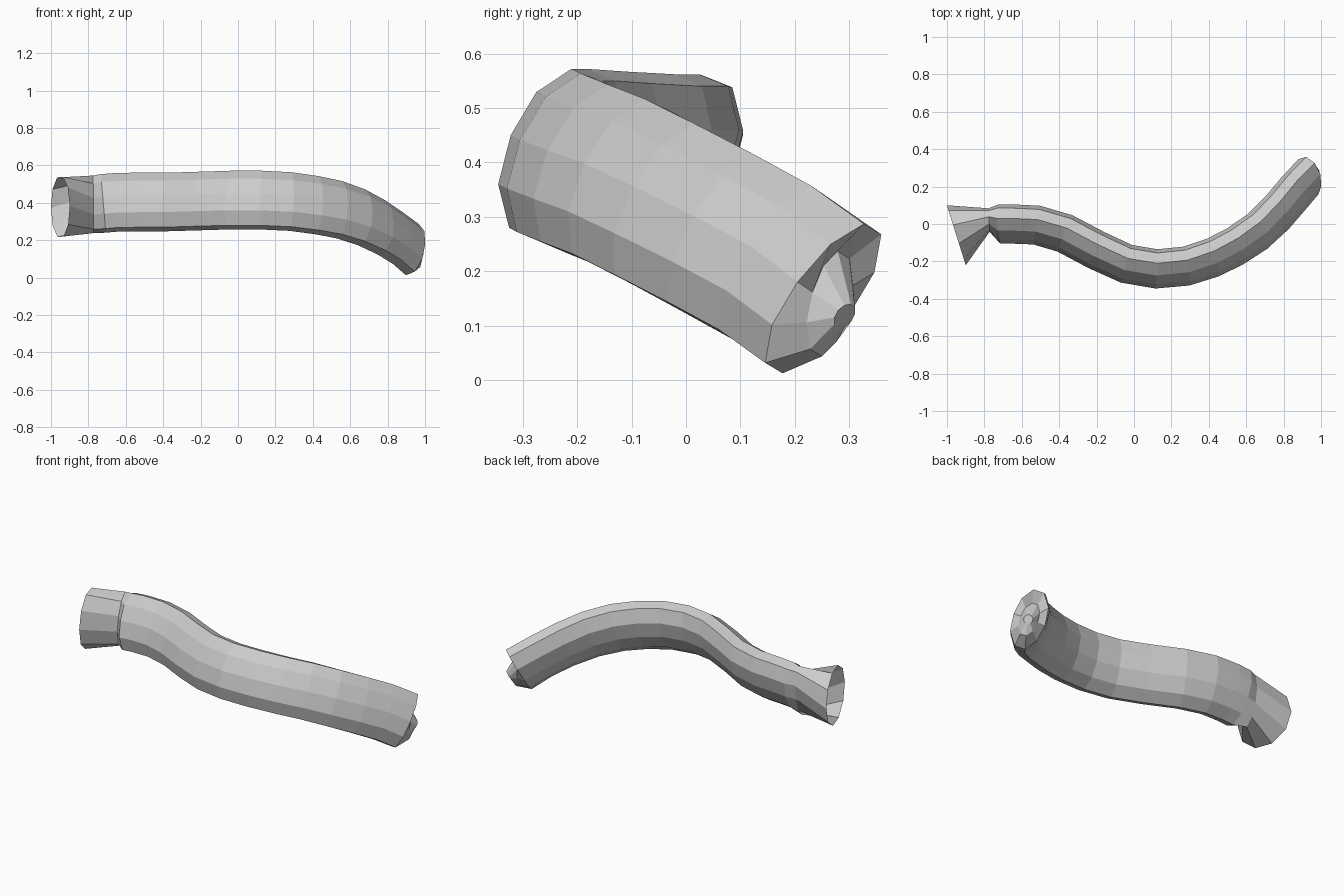
import bpy, bmesh, math
from mathutils import Vector

if "Cube" in bpy.data.objects:
    bpy.data.objects.remove(bpy.data.objects["Cube"])

# Leaning oval cross-section (side, up); second half is the point mirror
half = [(.03, .157), (-.035, .114), (-.082, .035), (-.105, -.055), (-.085, -.135)]
section = half + [(-s, -u) for s, u in half]
circle = [(.168 * math.cos(math.radians(70 + 36 * k)),
           .168 * math.sin(math.radians(70 + 36 * k))) for k in range(10)]

# Centre line of the S-bend
path = [Vector(p) for p in (
    (-.72, 0, .397), (-.65, .0, .403), (-.52, -.006, .405), (-.37, -.05, .405),
    (-.2, -.14, .41), (-.04, -.213, .415), (.12, -.24, .415), (.28, -.225, .407),
    (.42, -.18, .388), (.54, -.12, .364), (.66, -.04, .323), (.765, .06, .27),
    (.85, .16, .215), (.932, .252, .15))]

bm = bmesh.new()


def ring(centre, tangent, profile, depth=lambda u: 0):
    t = tangent.normalized()
    side = Vector((-t.y, t.x, 0)).normalized()
    up = t.cross(side)
    return [bm.verts.new(centre + side * s + up * u + t * depth(u)) for s, u in profile]


def bridge(a, b):
    n = len(a)
    for i in range(n):
        bm.faces.new((a[i], b[i], b[(i + 1) % n], a[(i + 1) % n]))


# Open round mouth and pinched neck
rings = [ring(Vector((-.95, -.06, .378)), Vector((.95, .3, 0)), circle),
         ring(Vector((-.775, .021, .392)), Vector((1, .05, 0)),
              [(s * .6, u * .98) for s, u in section])]

# Bent body
for i, p in enumerate(path):
    tangent = path[min(i + 1, len(path) - 1)] - path[max(i - 1, 0)]
    if i == len(path) - 1:
        tangent = Vector((.62, .6, -.48))
    rings.append(ring(p, tangent, section))

# Closed end: recessed above, bulging below, with a small centre disc
rings.append(ring(path[-1], tangent, [(s * .55, u * .55) for s, u in section],
                  lambda u: .02 - .5 * u))
disc_profile = [(.025 * math.cos(math.radians(80 + 36 * k)),
                 .025 * math.sin(math.radians(80 + 36 * k))) for k in range(10)]
rings.append(ring(path[-1], tangent, disc_profile, lambda u: .065))

for a, b in zip(rings, rings[1:]):
    bridge(a, b)
bm.faces.new(rings[-1])
bmesh.ops.recalc_face_normals(bm, faces=bm.faces)

mesh = bpy.data.meshes.new("bent_pipe")
bm.to_mesh(mesh)
bm.free()
bpy.context.collection.objects.link(bpy.data.objects.new("bent_pipe", mesh))
